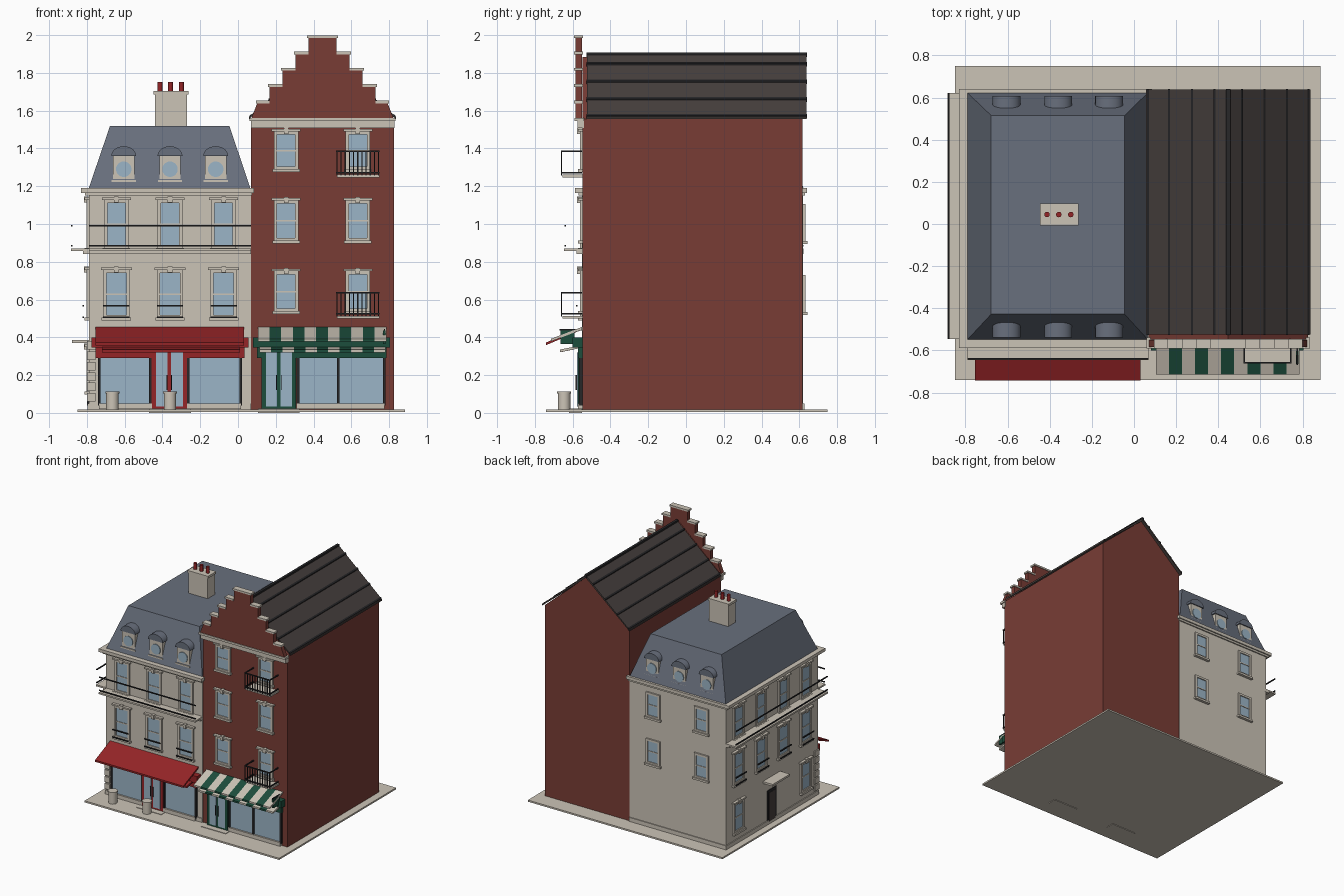
import bpy, bmesh, math
from mathutils import Matrix, Vector

if "Cube" in bpy.data.objects:
    bpy.data.objects.remove(bpy.data.objects["Cube"])

COLORS = {
    "stone": (.60, .55, .47), "brick": (.19, .046, .036), "roof_brown": (.062, .050, .047),
    "slate": (.14, .16, .205), "glass": (.33, .46, .57), "shop_red": (.30, .018, .020),
    "shop_green": (.012, .075, .045), "iron": (.02, .02, .022),
}
MATS = {}
for name, c in COLORS.items():
    MATS[name] = bpy.data.materials.new(name)
    MATS[name].diffuse_color = (*c, 1)
PARTS = {}  # part name -> (bmesh, material list)

# Wall frames: local x runs along the wall, local -y points outwards
FRONT = Matrix.Translation((0, -.55, 0))
BACK = Matrix.Translation((0, .62, 0)) @ Matrix.Rotation(math.pi, 4, 'Z')
LEFT = Matrix.Translation((-.79, 0, 0)) @ Matrix.Rotation(-math.pi / 2, 4, 'Z')
WORLD = Matrix.Identity(4)


def slot(part, mat):
    bm, mats = PARTS.setdefault(part, (bmesh.new(), []))
    if mat not in mats:
        mats.append(mat)
    return bm, mats.index(mat)


def loft(part, mat, lower, upper, M=WORLD):
    """Closed solid between two matching loops."""
    bm, idx = slot(part, mat)
    a = [bm.verts.new(M @ Vector(p)) for p in lower]
    b = [bm.verts.new(M @ Vector(p)) for p in upper]
    n = len(a)
    faces = [bm.faces.new(a[::-1]), bm.faces.new(b)]
    faces += [bm.faces.new((a[i], a[(i + 1) % n], b[(i + 1) % n], b[i])) for i in range(n)]
    for f in faces:
        f.material_index = idx
    bmesh.ops.recalc_face_normals(bm, faces=faces)


def rect(x0, x1, y0, y1, z):
    return [(x0, y0, z), (x1, y0, z), (x1, y1, z), (x0, y1, z)]


def box(part, mat, x0, x1, y0, y1, z0, z1, M=WORLD):
    loft(part, mat, rect(x0, x1, y0, y1, z0), rect(x0, x1, y0, y1, z1), M)


def along_y(part, mat, pts, y0, y1, M=WORLD):
    loft(part, mat, [(x, y0, z) for x, z in pts], [(x, y1, z) for x, z in pts], M)


def along_x(part, mat, pts, x0, x1, M=WORLD):
    loft(part, mat, [(x0, y, z) for y, z in pts], [(x1, y, z) for y, z in pts], M)


def cyl(part, mat, x, y, z0, z1, r, n=20):
    ring = [(x + r * math.cos(2 * math.pi * i / n), y + r * math.sin(2 * math.pi * i / n)) for i in range(n)]
    loft(part, mat, [(*p, z0) for p in ring], [(*p, z1) for p in ring])


def window(part, M, cx, z0, z1, w, cap=True, sill=True):
    h, t = w / 2, .017
    box(part, "glass", cx - h + t, cx + h - t, -.004, .01, z0 + t, z1 - t, M)
    for s in (-1, 1):
        a, b = sorted((cx + s * h, cx + s * (h - t)))
        box(part, "stone", a, b, -.012, .01, z0, z1, M)
    box(part, "stone", cx - h, cx + h, -.012, .01, z1 - t, z1, M)
    box(part, "stone", cx - h, cx + h, -.012, .01, z0, z0 + t, M)
    zm = (z0 + z1) / 2
    box(part, "stone", cx - h, cx + h, -.008, .01, zm - .004, zm + .004, M)
    if cap:
        box(part, "stone", cx - h - .012, cx + h + .012, -.022, .01, z1, z1 + .012, M)
        box(part, "stone", cx - .012, cx + .012, -.026, .01, z1 - .014, z1 + .018, M)
    if sill:
        box(part, "stone", cx - h - .008, cx + h + .008, -.022, .01, z0 - .012, z0 + .004, M)


# Pavement and doorsteps
box("pavement", "stone", -.85, .885, -.74, .75, .005, .018)
for cx in (-.36, .215):
    box("doorstep", "stone", cx - .11, cx + .11, -.62, -.55, 0, .022)

# Stone town house with cornice and plinth
box("stone_house_walls", "stone", -.79, .07, -.55, .62, .015, 1.17)
box("plinth", "stone", -.797, .07, -.557, .627, .015, .05)
box("cornice", "stone", -.81, .075, -.57, .63, 1.15, 1.17)
box("cornice", "stone", -.83, .085, -.588, .64, 1.165, 1.19)
for i in range(6):
    z = .06 + i * .055
    box("corner_stones", "stone", -.80, -.755, -.56, -.50, z, z + .045)

# Mansard roof
loft("mansard_roof", "slate", rect(-.79, .065, -.548, .622, 1.19), rect(-.678, -.045, -.428, .515, 1.518))

# Dormers front and back
ARCH = [(.066 * math.cos(math.pi * i / 14), 1.36 + .052 * math.sin(math.pi * i / 14)) for i in range(15)]
for M, s in ((FRONT, 1), (BACK, -1)):
    for cx in (-.605, -.36, -.118):
        D = M @ Matrix.Translation((s * cx, 0, 0))
        box("dormer_body", "stone", -.056, .056, .02, .10, 1.222, 1.37, D)
        box("dormer_body", "stone", -.064, .064, .012, .05, 1.222, 1.234, D)
        along_y("dormer_hood", "slate", ARCH, .012, .12, D)
        disc = [(.041 * math.cos(math.pi * i / 12), 1.29 + .041 * math.sin(math.pi * i / 12)) for i in range(24)]
        along_y("dormer_glass", "glass", disc, .014, .03, D)

# Chimney and pots
box("chimney", "stone", -.44, -.27, 0, .09, 1.50, 1.69)
box("chimney", "stone", -.447, -.263, -.007, .097, 1.685, 1.703)
for x in (-.413, -.357, -.30):
    cyl("chimney_pots", "shop_red", x, .045, 1.70, 1.753, .013)

# Stone house windows, window rails and long balconies
for M, spots in ((FRONT, (-.644, -.36, -.076)), (LEFT, (-.465, -.18, .105, .39))):
    for u in spots:
        window("stone_house_windows", M, u, .50, .757, .14)
        window("stone_house_windows", M, u, .868, 1.127, .13)
        for z in (.507, .567):
            box("window_rails", "iron", u - .07, u + .07, -.032, -.024, z - .004, z + .004, M)
for u in (-.465, .39):
    window("stone_house_windows", LEFT, u, .11, .35, .13)
for u in (.145, .575):
    for z in (.53, .905):
        window("stone_house_windows", BACK, u, z, z + .2, .125, cap=False)
for M, a, b in ((FRONT, -.79, .07), (LEFT, -.622, .545)):
    box("long_balcony", "stone", a, b, -.095, .01, .857, .87, M)
    box("long_balcony", "stone", a, b, -.03, .01, .842, .858, M)
    for z in (.886, .992):
        box("balcony_rails", "iron", a, b, -.094, -.086, z - .004, z + .004, M)

# Side door with canopy
box("side_door", "iron", -.095, .015, -.006, .01, .03, .29, LEFT)
box("side_door", "roof_brown", -.08, 0, -.009, .01, .04, .27, LEFT)
box("side_canopy", "stone", -.15, .07, -.088, .01, .37, .386, LEFT)

# Brick house: gabled block and roof with seams
RX, RIDGE = .447, 1.885
along_y("brick_walls", "brick", [(.07, .015), (.825, .015), (.825, 1.555), (RX, RIDGE), (.07, 1.555)], -.548, .618)
for s in (-1, 1):
    def at(t, lift):  # point on the roof slope, t = 0 eave, 1 ridge
        return RX + s * .39 * (1 - t), 1.555 + .34 * t + lift
    along_y("brick_roof", "roof_brown", [at(0, 0), at(1, -.012), at(1, .008), at(0, .012)], -.525, .638)
    for t in (.01, .27, .545, .82):
        along_y("roof_seams", "iron", [at(t, 0), at(t + .025, 0), at(t + .025, .016), at(t, .016)], -.527, .64)
box("roof_ridge", "iron", RX - .01, RX + .01, -.527, .64, 1.885, 1.908)

# Stepped front gable with capstones
STEPS = [(.345, 1.565, 1.645), (.28, 1.645, 1.732), (.212, 1.732, 1.818), (.143, 1.818, 1.904), (.075, 1.904, 1.99)]
along_y("stepped_gable", "brick", [(RX - .378, 1.555), (RX + .378, 1.555), (RX + .345, 1.64), (RX - .345, 1.64)], -.585, -.55)
for i, (h, z0, z1) in enumerate(STEPS):
    box("stepped_gable", "brick", RX - h, RX + h, -.585, -.55, z0, z1)
    inner = STEPS[i + 1][0] if i < 4 else 0
    for s in (-1, 1):
        a, b = sorted((RX + s * inner, RX + s * (h + .008)))
        box("gable_caps", "stone", a, b, -.592, -.545, z1 - .006, z1 + .008)
box("gable_cornice", "stone", .068, .828, -.575, -.54, 1.508, 1.548)
box("gable_cornice", "stone", .06, .835, -.59, -.54, 1.545, 1.562)

# Brick house windows and iron balconies
for cx in (.255, .635):
    for z0, z1 in ((.535, .75), (.908, 1.125), (1.287, 1.49)):
        window("brick_house_windows", FRONT, cx, z0, z1, .13)
for z in (.50, 1.247):
    box("small_balcony", "stone", .525, .748, -.655, -.54, z, z + .014)
    for zz in (z + .025, z + .137):
        box("small_balcony_rail", "iron", .52, .748, -.663, -.655, zz - .004, zz + .004)
        for x in (.52, .74):
            box("small_balcony_rail", "iron", x, x + .008, -.66, -.55, zz - .004, zz + .004)
    for i in range(11):
        x = .524 + i * .022
        box("small_balcony_rail", "iron", x - .003, x + .003, -.661, -.656, z + .01, z + .137)


def shop(tag, mat, x0, x1, panes, door, posts):
    """Shop front: fascia, glazing, double door."""
    box(tag + "_fascia", mat, x0 - .02, x1 + .02, -.60, -.54, .345, .40)
    box(tag + "_fascia", mat, x0, x1, -.572, -.54, .29, .346)
    for a, b in panes:
        box(tag + "_windows", "glass", a, b, -.558, -.54, .05, .29)
        box(tag + "_windows", "stone", a, b, -.572, -.54, .02, .05)
    for x in posts:
        box(tag + "_posts", "iron", x - .007, x + .007, -.566, -.54, .04, .29)
    a, b = door
    box(tag + "_door", mat, a, b, -.572, -.54, .015, .33)
    m = (a + b) / 2
    for p, q in ((a + .022, m - .009), (m + .009, b - .022)):
        box(tag + "_door", "glass", p, q, -.576, -.56, .035, .32)
    for s in (-1, 1):
        box(tag + "_handles", "iron", m + s * .012 - .002, m + s * .012 + .002, -.584, -.574, .12, .20)


def awning(part, colors, x0, x1, upper, lower):
    """Sloping cloth sheet cut into equal stripes."""
    (ya, za), (yb, zb) = upper, lower
    w = (x1 - x0) / len(colors)
    pts = [(ya, za), (yb, zb), (yb, zb - .014), (ya, za - .014)]
    for i, c in enumerate(colors):
        along_x(part, c, pts, x0 + i * w, x0 + (i + 1) * w)


# Red shop
shop("red_shop", "shop_red", -.755, .035, [(-.735, -.455), (-.27, .015)], (-.457, -.27), (-.735, -.463, -.264, .015))
awning("red_awning", ["shop_red"], -.755, .032, (-.55, .455), (-.742, .372))
awning("red_lower_awning", ["shop_red"], -.72, .01, (-.56, .357), (-.665, .335))

# Green shop
shop("green_shop", "shop_green", .10, .785, [(.31, .53), (.53, .775)], (.125, .308), (.318, .53, .775))
stripes = ["stone" if i % 2 == 0 else "shop_green" for i in range(11)]
awning("green_awning", stripes, .105, .785, (-.55, .455), (-.715, .392))
awning("green_lower_awning", stripes, .115, .78, (-.56, .357), (-.668, .335))

# Hanging sign beside the green shop
box("hanging_sign", "shop_green", .768, .782, -.665, -.59, .365, .435)
box("hanging_sign", "iron", .772, .778, -.67, -.55, .437, .445)

# Litter bins
for x in (-.665, -.36):
    cyl("litter_bins", "stone", x, -.645, .015, .108, .033)
    cyl("litter_bins", "stone", x, -.645, .103, .114, .037)

# Turn the collected parts into objects
for name, (bm, mats) in PARTS.items():
    mesh = bpy.data.meshes.new(name)
    bm.to_mesh(mesh)
    bm.free()
    for m in mats:
        mesh.materials.append(MATS[m])
    ob = bpy.data.objects.new(name, mesh)
    bpy.context.collection.objects.link(ob)
    if name in ("dormer_hood", "chimney_pots", "litter_bins"):
        bpy.ops.object.select_all(action='DESELECT')
        ob.select_set(True)
        bpy.context.view_layer.objects.active = ob
        bpy.ops.object.shade_smooth_by_angle()

for m in bpy.data.materials:
    if m.users and not m.is_grease_pencil:
        m.use_nodes = True
        m.node_tree.nodes["Principled BSDF"].inputs["Base Color"].default_value = m.diffuse_color
